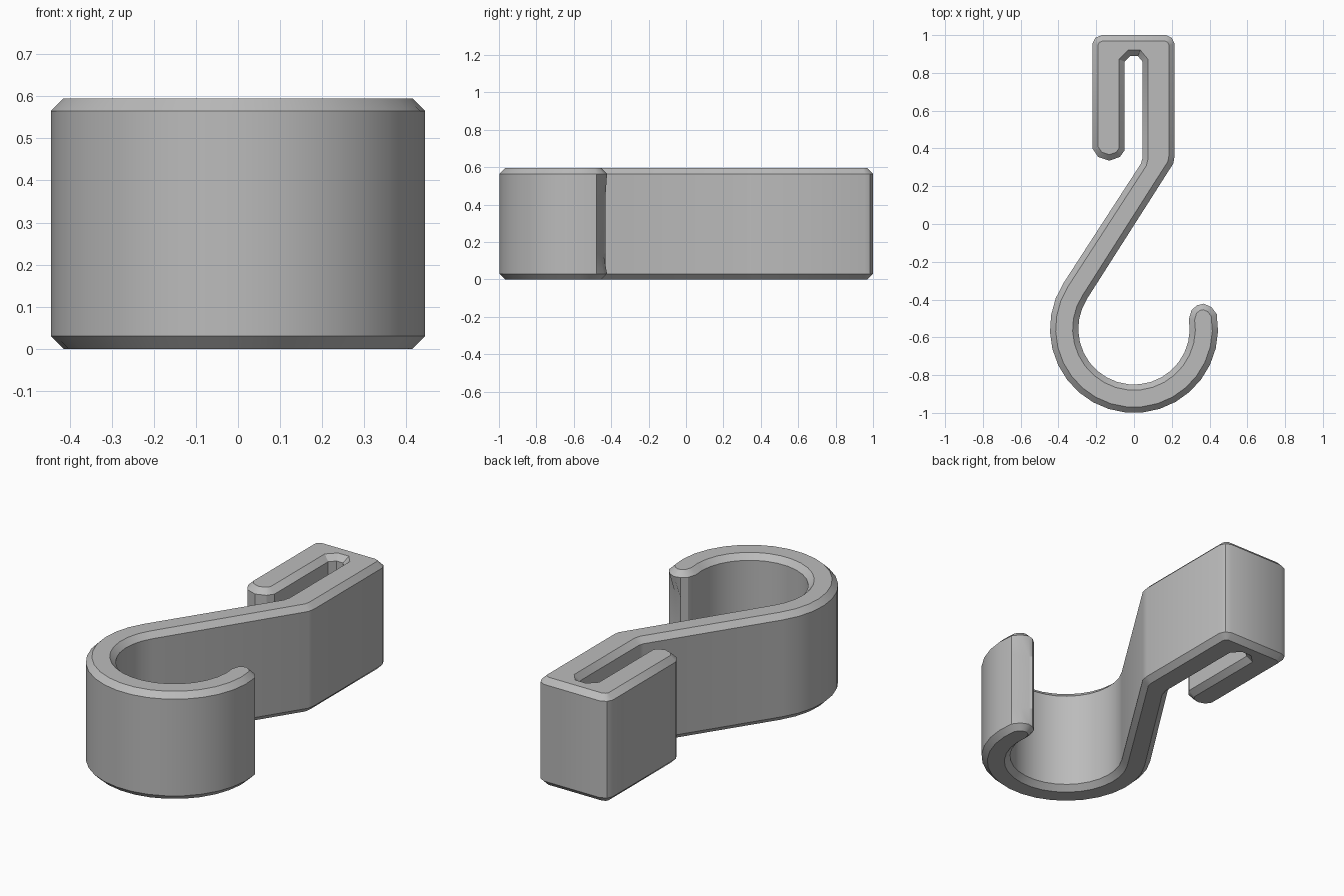
import bpy
import bmesh
from math import sin, cos, radians

if "Cube" in bpy.data.objects:
    bpy.data.objects.remove(bpy.data.objects["Cube"])

HEIGHT, CHAMFER = 0.595, 0.03
RING_Y, R_OUT, R_IN = -0.555, 0.445, 0.295
START, END, STEPS = 147, 370, 19


def arc(radius, a, b):
    """Points on the hook ring between two angles in degrees."""
    angles = [radians(a + (b - a) * i / STEPS) for i in range(STEPS + 1)]
    return [(radius * cos(t), RING_Y + radius * sin(t)) for t in angles]


# Outline of the clip, its slot, the slanted shank and the ring
clip_end = [(-0.05, 0.39), (-0.075, 0.355), (-0.13, 0.335), (-0.19, 0.355), (-0.22, 0.40)]
clip_back = [(-0.22, 0.955), (-0.205, 0.985), (-0.17, 1.0),
             (0.17, 1.0), (0.2, 0.985), (0.215, 0.955)]
shank_right = [(0.215, 0.36), (0.208, 0.32)]
tip = [(0.305, -0.455), (0.335, -0.43), (0.37, -0.422), (0.41, -0.44)]
shank_left = [(0.037, 0.32), (0.045, 0.35)]
slot_end = [(0.045, 0.86), (0.02, 0.89), (-0.02, 0.89), (-0.05, 0.86)]
outline = (clip_end + clip_back + shank_right + arc(R_IN, START, END) + tip
           + arc(R_OUT, END, START) + shank_left + slot_end)

# Extruded body
bm = bmesh.new()
base = bm.faces.new([bm.verts.new((x, y, 0)) for x, y in outline])
top = bmesh.ops.extrude_face_region(bm, geom=[base], use_keep_orig=True)
bmesh.ops.translate(bm, vec=(0, 0, HEIGHT),
                    verts=[v for v in top["geom"] if isinstance(v, bmesh.types.BMVert)])
bmesh.ops.recalc_face_normals(bm, faces=bm.faces)

# Chamfered rims on both flat sides
rims = [e for e in bm.edges if abs(e.verts[0].co.z - e.verts[1].co.z) < 0.001]
bmesh.ops.bevel(bm, geom=rims, offset=CHAMFER, segments=1, affect='EDGES')

# Shallow hollow on the outer corner of the hook tip
for z in (0.14, HEIGHT - 0.14):
    bmesh.ops.bisect_plane(bm, geom=bm.verts[:] + bm.edges[:] + bm.faces[:],
                           plane_co=(0, 0, z), plane_no=(0, 0, 1))
for v in bm.verts:
    if 0.1 < v.co.z < HEIGHT - 0.1 and v.co.x > 0.36 and -0.46 < v.co.y < -0.4:
        v.co.x -= 0.02
        v.co.y -= 0.02
bmesh.ops.recalc_face_normals(bm, faces=bm.faces)

mesh = bpy.data.meshes.new("hook")
bm.to_mesh(mesh)
bm.free()
hook = bpy.data.objects.new("hook", mesh)
bpy.context.collection.objects.link(hook)

# Plain grey material
grey = bpy.data.materials.new("grey")
grey.use_nodes = True
colour = (0.5, 0.5, 0.5, 1)
grey.diffuse_color = colour
grey.node_tree.nodes["Principled BSDF"].inputs["Base Color"].default_value = colour
mesh.materials.append(grey)

# Smooth ring walls with crisp chamfers
bpy.ops.object.select_all(action='DESELECT')
hook.select_set(True)
bpy.context.view_layer.objects.active = hook
bpy.ops.object.shade_smooth_by_angle(angle=radians(30))
